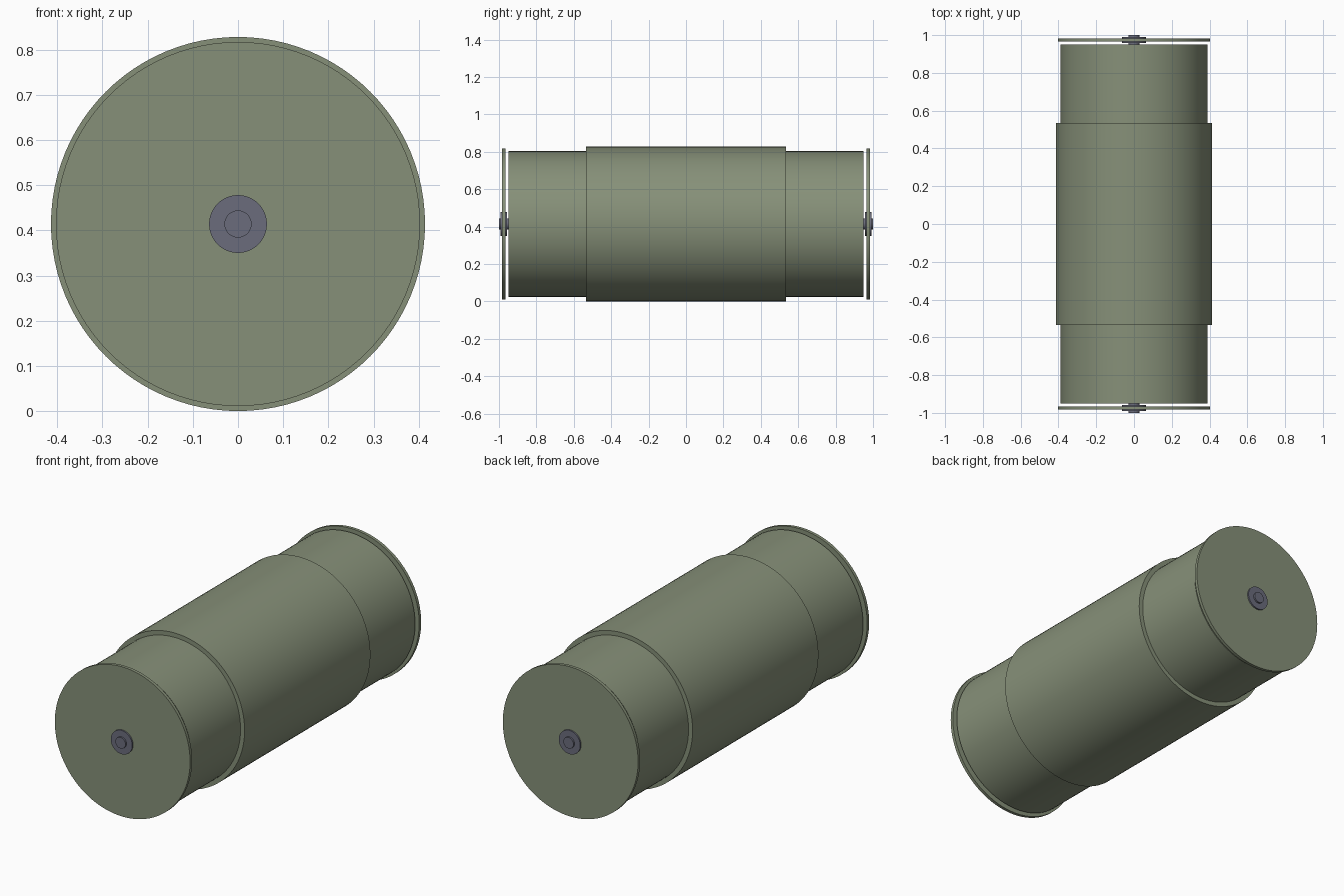
import bpy
from math import radians

if "Cube" in bpy.data.objects:
    bpy.data.objects.remove(bpy.data.objects["Cube"])

R = 0.414  # sleeve radius, also the height of the roller axis


def material(name, color):
    m = bpy.data.materials.new(name)
    m.diffuse_color = color
    m.use_nodes = True
    m.node_tree.nodes["Principled BSDF"].inputs["Base Color"].default_value = m.diffuse_color
    return m


olive = material("olive_paint", (0.24, 0.28, 0.19, 1))
steel = material("dark_steel", (0.145, 0.15, 0.2, 1))


def drum(name, radius, y0, y1, mat, sides=96):
    """Closed cylinder lying along y between y0 and y1."""
    bpy.ops.mesh.primitive_cylinder_add(
        vertices=sides, radius=radius, depth=abs(y1 - y0),
        location=(0, (y0 + y1) / 2, R), rotation=(radians(90), 0, 0))
    ob = bpy.context.object
    ob.name = name
    ob.data.materials.append(mat)
    bpy.ops.object.shade_smooth_by_angle(angle=radians(30))
    return ob


# Main drum and the wider sleeve around its middle
drum("drum_body", 0.39, -0.95, 0.95, olive)
drum("middle_sleeve", R, -0.535, 0.535, olive)

# End plate, hub flange and axle stub at each end
for side, s in (("front", -1), ("back", 1)):
    drum(side + "_end_plate", 0.403, s * 0.966, s * 0.983, olive)
    drum(side + "_hub_flange", 0.064, s * 0.957, s * 0.991, steel, 48)
    drum(side + "_axle_stub", 0.03, s * 0.945, s * 1.0, steel, 32)
